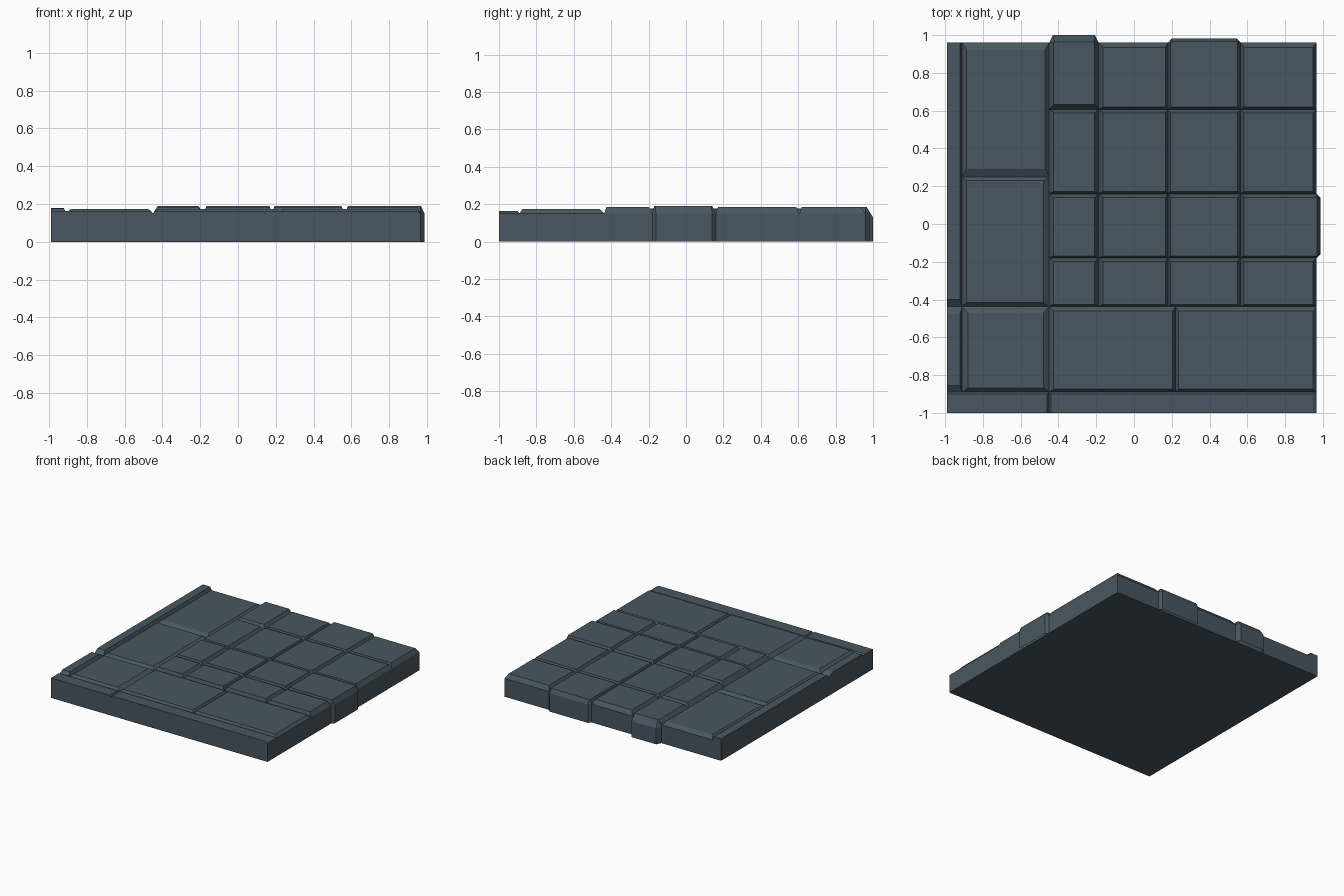
import bpy, bmesh

if "Cube" in bpy.data.objects:
    bpy.data.objects.remove(bpy.data.objects["Cube"])

slate = bpy.data.materials.new("slate_grey")
slate.diffuse_color = (0.066, 0.094, 0.115, 1)
slate.use_nodes = True
slate.node_tree.nodes["Principled BSDF"].inputs["Base Color"].default_value = slate.diffuse_color

LEFT, RIGHT, FRONT, BACK = -0.99, 0.967, -1.0, 0.96   # slab outline
GROOVE = 0.15                                          # height of groove bottoms


def rect(x0, x1, y0, y1, z):
    return [(x0, y0, z), (x1, y0, z), (x1, y1, z), (x0, y1, z)]


def loft(name, rings, top=True, bottom=False):
    """Join counter-clockwise rings from bottom to top, with optional caps."""
    bm = bmesh.new()
    loops = [[bm.verts.new(p) for p in ring] for ring in rings]
    for lo, hi in zip(loops, loops[1:]):
        for i in range(len(lo)):
            j = (i + 1) % len(lo)
            bm.faces.new((lo[i], lo[j], hi[j], hi[i]))
    if top:
        bm.faces.new(loops[-1])
    if bottom:
        bm.faces.new(loops[0][::-1])
    mesh = bpy.data.meshes.new(name)
    bm.to_mesh(mesh)
    bm.free()
    mesh.materials.append(slate)
    ob = bpy.data.objects.new(name, mesh)
    bpy.context.collection.objects.link(ob)


def stone(name, x0, x1, y0, y1, h, l=0.02, r=0.02, f=0.02, b=0.02):
    """Paving stone with a chamfer width for each side; stones share groove lines."""
    loft(name, [rect(x0, x1, y0, y1, GROOVE),
                rect(x0 + l, x1 - r, y0 + f, y1 - b, h)])


def bump(name, side, t0, t1, depth, h, low, c0, c1, slope):
    """Part of a stone that overhangs the slab edge, with chamfered corners."""
    def ring(a, b, inset, d, z):
        pts = [(a, 0), (b, 0), (b - inset, d), (a + inset, d)]
        if side == "back":
            return [(t, BACK + o, z) for t, o in pts]
        return [(RIGHT + o, t, z) for t, o in pts[::-1]]
    loft(name, [ring(t0, t1, 0.02, depth, 0), ring(t0, t1, 0.02, depth, low),
                ring(t0 + c0, t1 - c1, 0.005, depth - slope, h)])


# Slab walls and underside (its top is fully covered by the stones)
loft("slab", [rect(LEFT, RIGHT, FRONT, BACK, 0), rect(LEFT, RIGHT, FRONT, BACK, GROOVE)],
     top=False, bottom=True)

# Column and row lines of the paving
A, B, C, D, E = -0.91, -0.45, -0.187, 0.18, 0.565
R1, R2, R3, R4, R5 = 0.607, 0.16, -0.18, -0.437, -0.89

# Border strips on the left and the front
stone("left_strip_back", LEFT, A, R4, BACK, 0.178, l=0, r=0.012, f=0.036, b=0.0)
stone("left_strip_front", LEFT, A, R5, R4, 0.175, l=0, r=0.012, f=0.035, b=0.04)
stone("front_strip_left", LEFT, B, FRONT, R5, 0.163, l=0, r=0.01, f=0, b=0.01)
stone("front_strip_right", B, RIGHT, FRONT, R5, 0.163, l=0.01, r=0.02, f=0, b=0.01)

# Long stones on the left
stone("long_stone_back", A, B, 0.25, BACK, 0.172, 0.022, 0.02, 0.04, 0.035)
stone("long_stone_middle", A, B, R4, 0.25, 0.172, 0.022, 0.028, 0.02, 0.02)
stone("corner_stone", A, B, R5, R4, 0.174, 0.03, 0.03, 0.022, 0.035)

# Wide stones along the front
stone("wide_stone_left", B, 0.22, R5, R4, 0.174, 0.025, 0.015, 0.015, 0.025)
stone("wide_stone_right", 0.22, RIGHT, R5, R4, 0.174, 0.015, 0.02, 0.015, 0.025)

# Grid of small stones: (x range, widths of left and right chamfer)
columns = [(B, C, 0.025, 0.022), (C, D, 0.022, 0.014),
           (D, E, 0.014, 0.018), (E, RIGHT, 0.018, 0.02)]
rows = [("back", R1, BACK, 0.185, 0.012, 0.025), ("upper", R2, R1, 0.185, 0.012, 0.018),
        ("lower", R3, R2, 0.19, 0.01, 0.02), ("front", R4, R3, 0.185, 0.012, 0.018)]
for rname, y0, y1, h, f, b in rows:
    for i, (x0, x1, l, r) in enumerate(columns):
        flush_back = rname == "back" and i in (0, 2)
        flush_right = rname == "lower" and i == 3
        stone(f"{rname}_stone_{i + 1}", x0, x1, y0, y1, h, l,
              0 if flush_right else r,
              0.025 if rname == "back" and i == 0 else f,
              0 if flush_back else b)

# Overhanging stone ends on the back and right edges
bump("back_overhang_large", "back", B, C, 0.04, 0.185, 0.13, 0.025, 0.022, 0.035)
bump("back_overhang_small", "back", D, E, 0.022, 0.185, 0.15, 0.014, 0.018, 0.016)
bump("right_overhang", "right", R3, R2, 0.02, 0.19, 0.15, 0.01, 0.02, 0.018)
